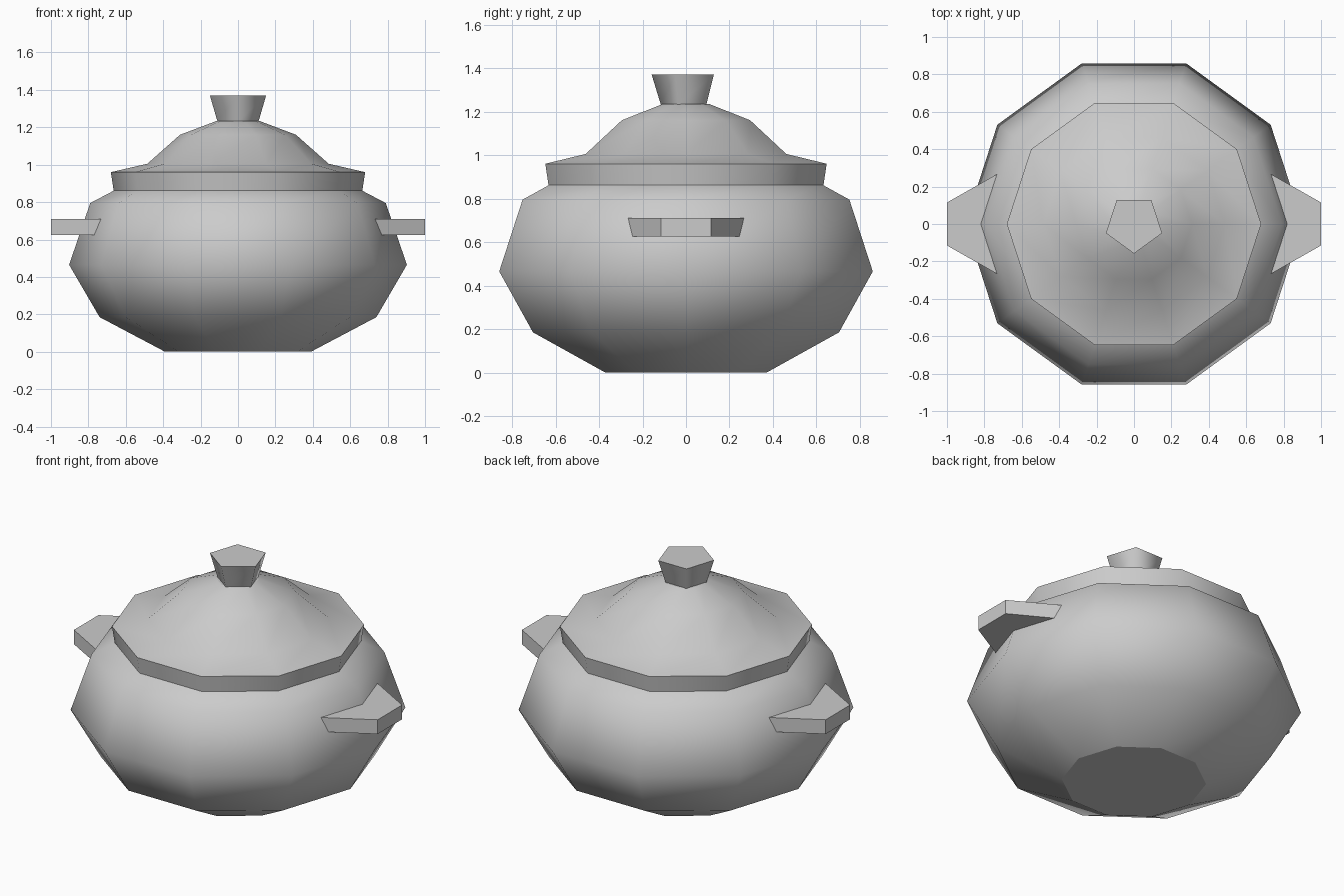
import bpy, bmesh
from math import cos, sin, radians, tau

cube = bpy.data.objects.get("Cube")
if cube:
    bpy.data.objects.remove(cube, do_unlink=True)

grey = bpy.data.materials.new("plain_grey")
grey.use_nodes = True
grey.diffuse_color = (0.6, 0.6, 0.6, 1)
grey.node_tree.nodes["Principled BSDF"].inputs["Base Color"].default_value = (0.6, 0.6, 0.6, 1)


def loft(name, rings, smooth=True, sharp_rings=()):
    """Join equal-sized rings of points, cap both ends, keep chosen rings sharp."""
    bm = bmesh.new()
    loops = [[bm.verts.new(p) for p in ring] for ring in rings]
    n = len(loops[0])
    for low, high in zip(loops, loops[1:]):
        for i in range(n):
            j = (i + 1) % n
            bm.faces.new((low[i], low[j], high[j], high[i])).smooth = smooth
    for cap in (loops[0], loops[-1]):
        bm.faces.new(cap)
    for k in sharp_rings:
        for i in range(n):
            bm.edges.get((loops[k][i], loops[k][(i + 1) % n])).smooth = False
    bmesh.ops.recalc_face_normals(bm, faces=bm.faces)
    mesh = bpy.data.meshes.new(name)
    bm.to_mesh(mesh)
    bm.free()
    mesh.materials.append(grey)
    obj = bpy.data.objects.new(name, mesh)
    bpy.context.collection.objects.link(obj)
    return obj


def turned(name, profile, sides, sharp_rings, start=0.0):
    """Revolve a (radius, height) profile with few sides."""
    angles = [radians(start) + tau * i / sides for i in range(sides)]
    rings = [[(r * cos(a), r * sin(a), z) for a in angles] for r, z in profile]
    return loft(name, rings, True, sharp_rings)


# Round pot with a flat base
turned("pot_body", [(0.39, 0), (0.74, 0.185), (0.903, 0.465), (0.79, 0.795), (0.655, 0.866)],
       10, (0, 4))

# Lid with an upright rim and a domed top
turned("lid", [(0.665, 0.863), (0.68, 0.96), (0.485, 1.005), (0.31, 1.16), (0.112, 1.235)],
       10, (0, 1, 4))

# Flared five-sided knob
turned("lid_knob", [(0.116, 1.233), (0.158, 1.37)], 5, (0, 1), start=-90)

# Tapered side handles, their inner ends following the pot wall
for side, name in ((1, "left_handle"), (-1, "right_handle")):
    rings = [[(side * x, y, z) for x, y in ((1, -0.115), (1, 0.115), (tip_x, tip_y), (tip_x, -tip_y))]
             for z, tip_x, tip_y in ((0.625, 0.767, 0.246), (0.71, 0.733, 0.266))]
    loft(name, rings, smooth=False)
